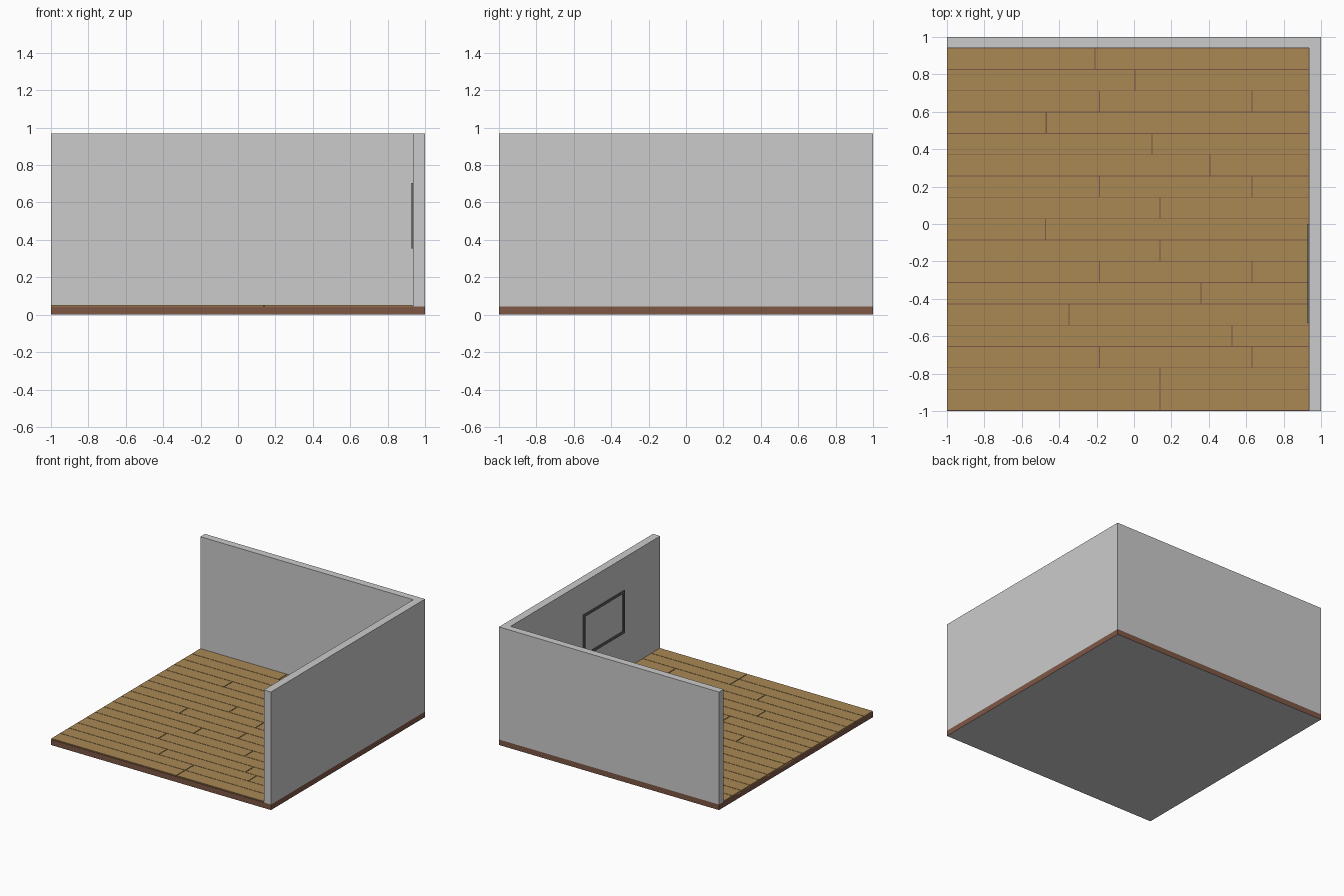
import bpy, bmesh
from mathutils import Vector

if "Cube" in bpy.data.objects:
    bpy.data.objects.remove(bpy.data.objects["Cube"])


def material(name, rgb):
    m = bpy.data.materials.new(name)
    m.diffuse_color = (*rgb, 1)
    m.use_nodes = True
    m.node_tree.nodes["Principled BSDF"].inputs["Base Color"].default_value = m.diffuse_color
    return m


def add_box(bm, lo, hi):
    lo, hi = Vector(lo), Vector(hi)
    verts = bmesh.ops.create_cube(bm, size=1)["verts"]
    for v in verts:
        v.co = (lo + hi) / 2 + v.co * (hi - lo)


def finish(name, bm, *mats):
    me = bpy.data.meshes.new(name)
    bm.normal_update()
    bm.to_mesh(me)
    bm.free()
    for m in mats:
        me.materials.append(m)
    ob = bpy.data.objects.new(name, me)
    bpy.context.collection.objects.link(ob)
    return ob


def prism(name, outline, z0, z1):
    bm = bmesh.new()
    face = bm.faces.new([bm.verts.new((x, y, z0)) for x, y in outline])
    top = bmesh.ops.extrude_face_region(bm, geom=[face])["geom"]
    for v in top:
        if isinstance(v, bmesh.types.BMVert):
            v.co.z = z1
    bmesh.ops.recalc_face_normals(bm, faces=bm.faces)
    return finish(name, bm)


wood = material("plank_wood", (0.40, 0.25, 0.09))
dark_wood = material("base_wood", (0.21, 0.095, 0.06))
grey = material("underside_grey", (0.8, 0.8, 0.8))
frame_grey = material("frame_grey", (0.12, 0.12, 0.12))

IN_X, IN_Y = 0.935, 0.94      # inner wall faces
BASE, TOP = 0.045, 0.97       # base slab top, wall top

# Floor slab, brown with a grey underside
bm = bmesh.new()
add_box(bm, (-1, -1, 0), (1, 1, BASE))
bm.normal_update()
for f in bm.faces:
    f.material_index = 1 if f.normal.z < -0.5 else 0
finish("floor_base", bm, dark_wood, grey)

# L-shaped wall along the back and right
prism("walls", [(-1, IN_Y), (IN_X, IN_Y), (IN_X, -1), (1, -1), (1, 1), (-1, 1)], BASE, TOP)

# Planks, back row first: x positions of the end joints in each row
pair = (-0.185, 0.63)
joints = [(-0.21,), (0.005,), pair, (-0.47,), (0.095,), (0.405,), pair, (0.137,),
          (-0.475,), (0.137,), pair, (0.357,), (-0.348,), (0.522,), pair, (0.137,), (0.137,)]
GAP = 0.004
pitch = (IN_Y + 0.997) / len(joints)
bm = bmesh.new()
for i, row in enumerate(joints):
    y1 = IN_Y - i * pitch
    y0 = y1 - pitch
    cuts = [-1 - GAP, *row, IN_X]
    for x0, x1 in zip(cuts, cuts[1:]):
        add_box(bm, (x0 + GAP, y0 + GAP / 2, BASE - 0.01), (x1 - GAP / 2, y1 - GAP / 2, 0.052))
finish("floor_planks", bm, wood)

# Picture frame on the inside of the right wall
y0, y1, z0, z1, bar = -0.53, 0.0, 0.355, 0.705, 0.02
fx0, fx1 = IN_X - 0.008, IN_X + 0.005
bm = bmesh.new()
for z in (z0, z1 - bar):
    add_box(bm, (fx0, y0, z), (fx1, y1, z + bar))
for y in (y0, y1 - bar):
    add_box(bm, (fx0, y, z0 + bar), (fx1, y + bar, z1 - bar))
finish("wall_frame", bm, frame_grey)
